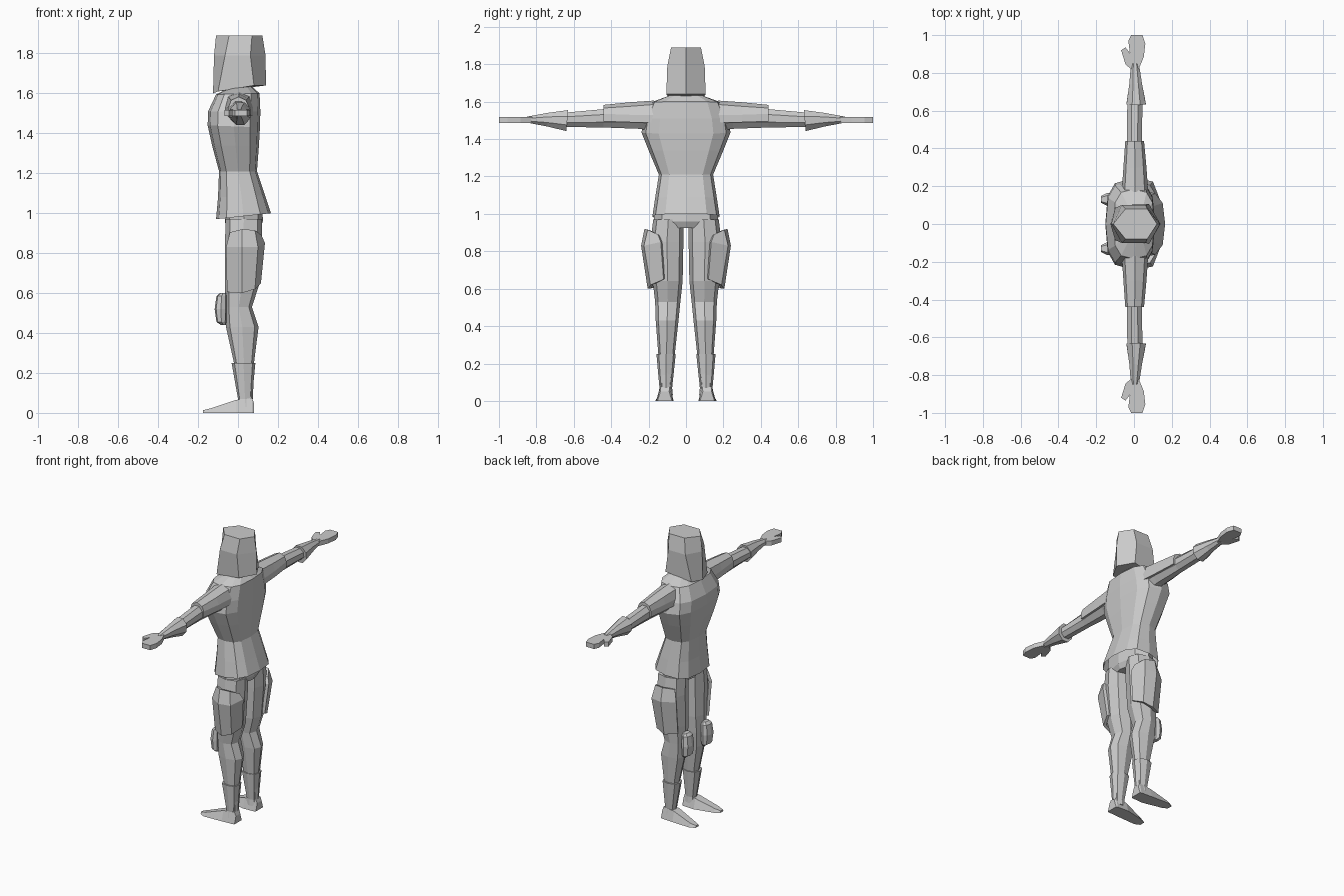
import bpy, bmesh
from math import sin, cos, pi


def loft(name, rings, mirror=False, cap0=True, cap1=True, closed=True):
    """Skin a list of equal-length point rings."""
    bm = bmesh.new()
    vs = [[bm.verts.new(p) for p in r] for r in rings]
    n = len(rings[0])
    for a, b in zip(vs, vs[1:]):
        for i in range(n if closed else n - 1):
            j = (i + 1) % n
            bm.faces.new((a[i], a[j], b[j], b[i]))
    if cap0:
        bm.faces.new(vs[0])
    if cap1:
        bm.faces.new(vs[-1])
    bmesh.ops.recalc_face_normals(bm, faces=bm.faces)
    me = bpy.data.meshes.new(name)
    bm.to_mesh(me)
    bm.free()
    ob = bpy.data.objects.new(name, me)
    bpy.context.collection.objects.link(ob)
    if mirror:
        m = ob.modifiers.new("mirror", 'MIRROR')
        m.use_axis = (False, True, False)
        m.use_mirror_merge = False
    return ob


def sp(v, p):
    return (abs(v) ** p) * (1 if v >= 0 else -1)


def hring(x0, x1, y0, y1, z0, z1=None, n=8, p=0.8):
    """Horizontal ring in a box; z runs from z0 (front) to z1 (back)."""
    z1 = z0 if z1 is None else z1
    out = []
    for i in range(n):
        a = 2 * pi * i / n
        t = (1 + sp(cos(a), p)) / 2
        s = (1 + sp(sin(a), p)) / 2
        out.append((x0 + (x1 - x0) * t, y0 + (y1 - y0) * s, z0 + (z1 - z0) * t))
    return out


def aring(y, x0, x1, z0, z1, n=8, tilt=0.0):
    """Ring around the arm axis."""
    out = []
    for i in range(n):
        a = 2 * pi * (i + .5) / n
        k = cos(pi / n)
        s = sin(a) / k
        out.append(((x0 + x1) / 2 + (x1 - x0) / 2 * cos(a) / k, y + tilt * s,
                    (z0 + z1) / 2 + (z1 - z0) / 2 * s))
    return out


# Hood-like hexagonal helmet: front, side-front x, side-back x, back, half width, z values
def hexring(xf, sf, sb, xb, wf, wb, zf, zs, zb):
    return [(xf, 0, zf), (sf, -wf, zs), (sb, -wb, zb), (xb, 0, zb),
            (sb, wb, zb), (sf, wf, zs)]


loft("helmet", [hexring(-.125, -.10, .08, .14, .085, .105, 1.60, 1.61, 1.64),
                hexring(-.12, -.065, .062, .138, .1, .1, 1.79, 1.79, 1.79),
                hexring(-.11, -.045, .07, .122, .08, .08, 1.89, 1.89, 1.89)])
loft("neck", [hring(-.035, .06, -.05, .05, 1.56), hring(-.03, .055, -.05, .05, 1.68)])

# Tunic, open at the hem
tunic = [(-.11, .165, .18, .97, 1.0), (-.10, .135, .165, 1.08, 1.09),
         (-.095, .095, .145, 1.21, 1.21), (-.13, .105, .20, 1.34, 1.34),
         (-.152, .11, .238, 1.44, 1.43), (-.15, .112, .225, 1.51, 1.51),
         (-.11, .108, .185, 1.595, 1.60), (-.05, .07, .095, 1.625, 1.635)]
loft("tunic", [hring(a, b, -w, w, z0, z1, n=12, p=.7) for a, b, w, z0, z1 in tunic],
     cap0=False)

# Hips and legs
loft("hips", [hring(-.06, .11, -.12, .12, .925), hring(-.065, .125, -.172, .172, .96),
              hring(-.07, .12, -.165, .165, 1.06)])
leg = [(.01, .075, .08, .135, .07), (-.02, .08, .06, .148, .25), (-.06, .103, .04, .162, .43),
       (-.062, .07, .03, .165, .53), (-.066, .105, .018, .178, .64),
       (-.065, .12, .014, .19, .85), (-.062, .12, .014, .175, .97)]
loft("leg", [hring(*r) for r in leg], mirror=True)

# Boots: shaft and wedge foot
boot = [(-.005, .08, .07, .15, .03), (0, .07, .074, .142, .07), (-.032, .087, .055, .158, .25)]
loft("boot_shaft", [hring(*r) for r in boot], mirror=True)


def foot_ring(x, y0, y1, h):
    m = (y1 - y0) * .2
    return [(x, y0, 0), (x, y1, 0), (x, y1 - m, h), (x, y0 + m, h)]


loft("foot", [foot_ring(.08, .075, .152, .05), foot_ring(.07, .07, .155, .075),
              foot_ring(-.01, .066, .16, .065), foot_ring(-.14, .095, .165, .022),
              foot_ring(-.175, .112, .148, .013)], mirror=True)

# Wrap-around thigh plates
plate = [[(-.055, .165, .605), (.02, .205, .60), (.085, .19, .62), (.115, .12, .65)],
         [(-.06, .19, .83), (.02, .24, .83), (.10, .225, .83), (.135, .135, .85)],
         [(-.04, .175, .905), (.02, .222, .92), (.085, .205, .915), (.118, .15, .89)]]
thigh = loft("thigh_plate", plate, mirror=True, cap0=False, cap1=False, closed=False)
sol = thigh.modifiers.new("thickness", 'SOLIDIFY')
sol.thickness = .02
sol.offset = -1

# Knee pads
knee = [(-.085, -.06, .075, .13, .44), (-.108, -.058, .062, .143, .455),
        (-.117, -.055, .058, .147, .52), (-.108, -.055, .064, .141, .585),
        (-.09, -.06, .075, .13, .60)]
loft("knee_pad", [hring(*r) for r in knee], mirror=True)

# Arms, sleeves, gloves
loft("arm", [aring(.15, -.055, .06, 1.44, 1.57), aring(.25, -.05, .055, 1.455, 1.575),
             aring(.44, -.038, .042, 1.462, 1.56), aring(.66, -.035, .045, 1.465, 1.54)],
     mirror=True)
sleeve = []
for y, x0, x1, zb, zm, zt in [(.17, -.065, .075, 1.53, 1.585, 1.606),
                              (.30, -.056, .066, 1.53, 1.575, 1.597),
                              (.44, -.046, .053, 1.535, 1.566, 1.583)]:
    c = (x0 + x1) / 2
    sleeve.append([(x0, y, zb - .04), (x0, y, zb), (x0 * .75, y, zm), (c, y, zt),
                   (x1 * .75, y, zm), (x1, y, zb), (x1, y, zb - .04)])
loft("sleeve", sleeve, mirror=True)
loft("glove_cuff", [aring(.635, -.04, .063, 1.443, 1.555, tilt=-.005),
                    aring(.74, -.025, .043, 1.467, 1.54),
                    aring(.85, -.016, .026, 1.488, 1.52)], mirror=True)

# Mitten hand with thumb
hand = [(-.015, .82), (-.045, .845), (-.068, .92), (-.045, .935), (-.022, .905), (-.03, .97),
        (-.015, 1.0), (.045, 1.0), (.06, .955), (.052, .885), (.025, .82)]
loft("hand", [[(x, y, z) for x, y in hand] for z in (1.487, 1.518)], mirror=True)
